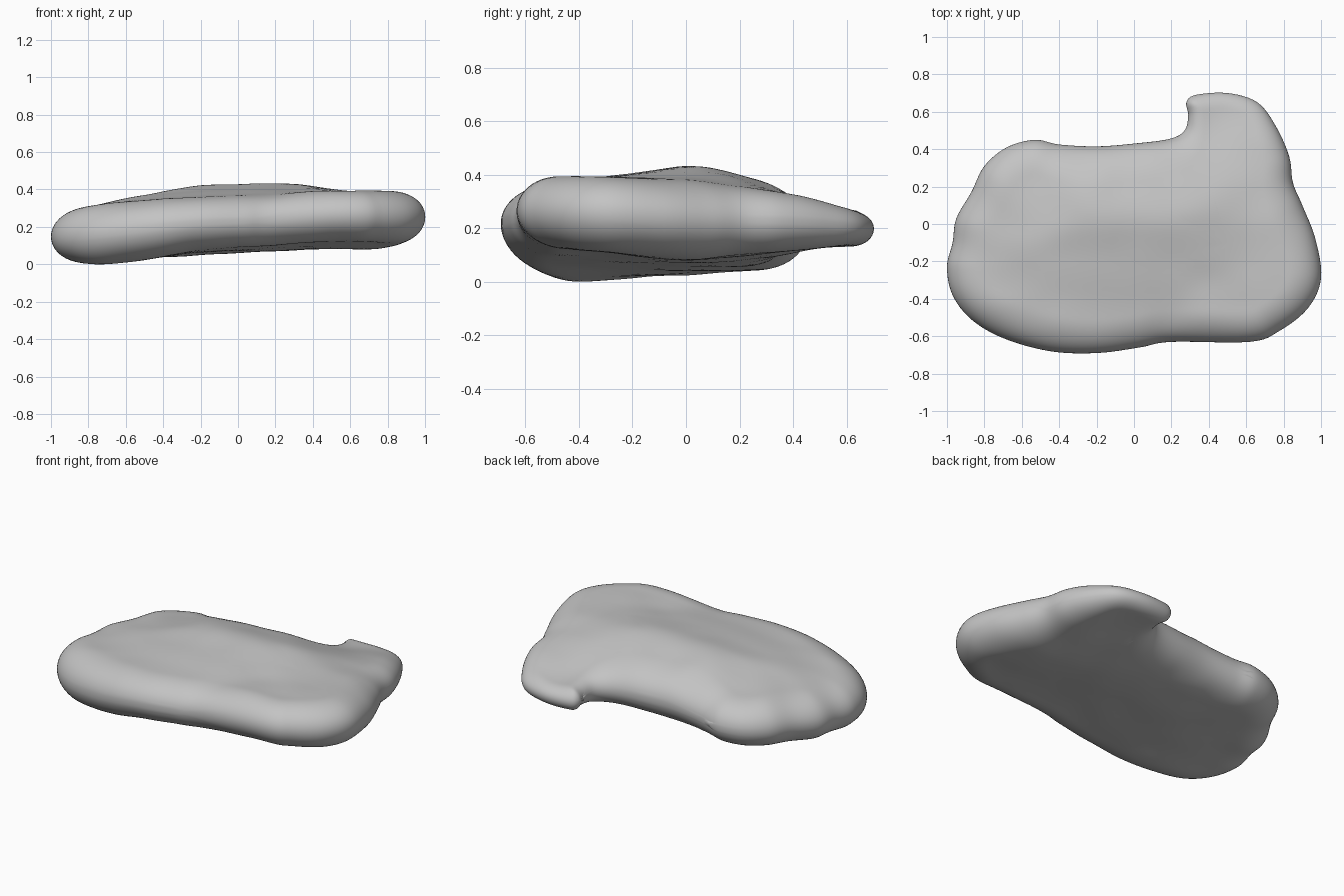
import bpy
import bmesh
from math import exp, sqrt
from mathutils import Vector, Matrix, noise
from mathutils.kdtree import KDTree

if "Cube" in bpy.data.objects:
    bpy.data.objects.remove(bpy.data.objects["Cube"])

# Plan outline of the stone, counter-clockwise from the right-hand tip
OUTLINE = [(1, -.29), (.97, -.08), (.9, .1), (.85, .22), (.83, .36), (.76, .52),
           (.66, .65), (.5, .7), (.33, .69), (.28, .65), (.29, .58), (.27, .5),
           (.19, .455), (0, .43), (-.2, .415), (-.4, .425), (-.53, .45), (-.68, .41),
           (-.8, .31), (-.87, .17), (-.95, .03), (-.97, -.1), (-1, -.23), (-.97, -.38),
           (-.87, -.51), (-.7, -.61), (-.45, -.68), (-.2, -.69), (.03, -.66),
           (.2, -.63), (.62, -.63), (.78, -.57), (.93, -.45)]

# Broad relief: x, y, height of the upper face, height of the underside
RELIEF = [(-.85, -.2, .295, .01), (-.7, -.42, .325, -.01), (-.42, -.52, .345, .03),
          (-.5, -.1, .37, .03), (-.6, .3, .315, .04), (-.2, -.57, .355, .085),
          (.05, -.55, .36, .095), (0, -.25, .39, .07), (-.2, .05, .43, .045),
          (.05, .02, .44, .055), (0, .3, .365, .07), (.3, .03, .435, .07),
          (.35, -.3, .385, .105), (.5, -.5, .39, .125), (.85, -.35, .39, .11),
          (.75, 0, .385, .07), (.86, .12, .35, .1), (.6, .3, .35, .1),
          (.5, .55, .27, .13)]

CENTRE = Vector((.5, -.1))
RINGS = 34


def smooth_loop(points, steps):
    """Closed Catmull-Rom curve through the points."""
    pts = [Vector(p) for p in points]
    loop = []
    for i in range(len(pts)):
        a, b, c, d = (pts[(i + k) % len(pts)] for k in (-1, 0, 1, 2))
        for step in range(steps):
            t = step / steps
            loop.append(b + .5 * t * (c - a + t * (2 * a - 5 * b + 4 * c - d
                                                   + t * (3 * (b - c) + d - a))))
    return loop


def relief(p):
    """Upper and lower face heights, by a locally weighted plane fit."""
    fit = Matrix(((0,) * 3,) * 3)
    upper, lower = Vector((0, 0, 0)), Vector((0, 0, 0))
    for x, y, top, bottom in RELIEF:
        row = Vector((1, x - p.x, y - p.y))
        weight = exp(-(row.y ** 2 + row.z ** 2) / .045) + .001
        for i in range(3):
            fit[i] = fit[i] + row * row[i] * weight
        upper += row * top * weight
        lower += row * bottom * weight
    # A little ridge term keeps the slopes calm near the rim
    fit[1][1] += .004
    fit[2][2] += .004
    inverse = fit.inverted()
    return (inverse @ upper).x, (inverse @ lower).x


edge = smooth_loop(OUTLINE, 6)
fine_edge = smooth_loop(OUTLINE, 60)
tree = KDTree(len(fine_edge))
for index, point in enumerate(fine_edge):
    tree.insert(point.to_3d(), index)
tree.balance()


def surface(p, side):
    """Point on the upper (1) or lower (-1) face, rounded off toward the rim."""
    top, bottom = relief(p)
    half = (top - bottom) / 2
    reach = min(tree.find(p.to_3d())[2] / (half * 1.25), 1)
    swell = sqrt(1 - (1 - reach) ** 2)
    lump = noise.noise(Vector((p.x * 5, p.y * 5, side * 3))) * .005
    return Vector((p.x, p.y, (top + bottom) / 2 + side * half * swell + lump * swell))


# Stone body: rings closing in from the rim on both faces
bm = bmesh.new()
rim = [bm.verts.new(surface(p, 0)) for p in edge]
for side in (1, -1):
    previous = rim
    for ring in range(1, RINGS):
        scale = 1 - (ring / RINGS) ** 2
        current = [bm.verts.new(surface(CENTRE + (p - CENTRE) * scale, side)) for p in edge]
        for i in range(len(edge)):
            j = (i + 1) % len(edge)
            bm.faces.new((previous[i], previous[j], current[j], current[i]))
        previous = current
    hub = bm.verts.new(surface(CENTRE, side))
    for i in range(len(edge)):
        bm.faces.new((previous[i], previous[(i + 1) % len(edge)], hub))
bmesh.ops.recalc_face_normals(bm, faces=bm.faces)

# Rest the stone on the ground
floor = min(v.co.z for v in bm.verts)
bmesh.ops.translate(bm, verts=bm.verts, vec=(0, 0, -floor))

mesh = bpy.data.meshes.new("flat_stone")
bm.to_mesh(mesh)
bm.free()
stone = bpy.data.objects.new("flat_stone", mesh)
bpy.context.collection.objects.link(stone)

# Single plain grey
grey = bpy.data.materials.new("stone_grey")
grey.use_nodes = True
colour = (.55, .55, .55, 1)
grey.diffuse_color = colour
grey.node_tree.nodes["Principled BSDF"].inputs["Base Color"].default_value = colour
mesh.materials.append(grey)

bpy.context.view_layer.objects.active = stone
stone.select_set(True)
bpy.ops.object.shade_smooth()
